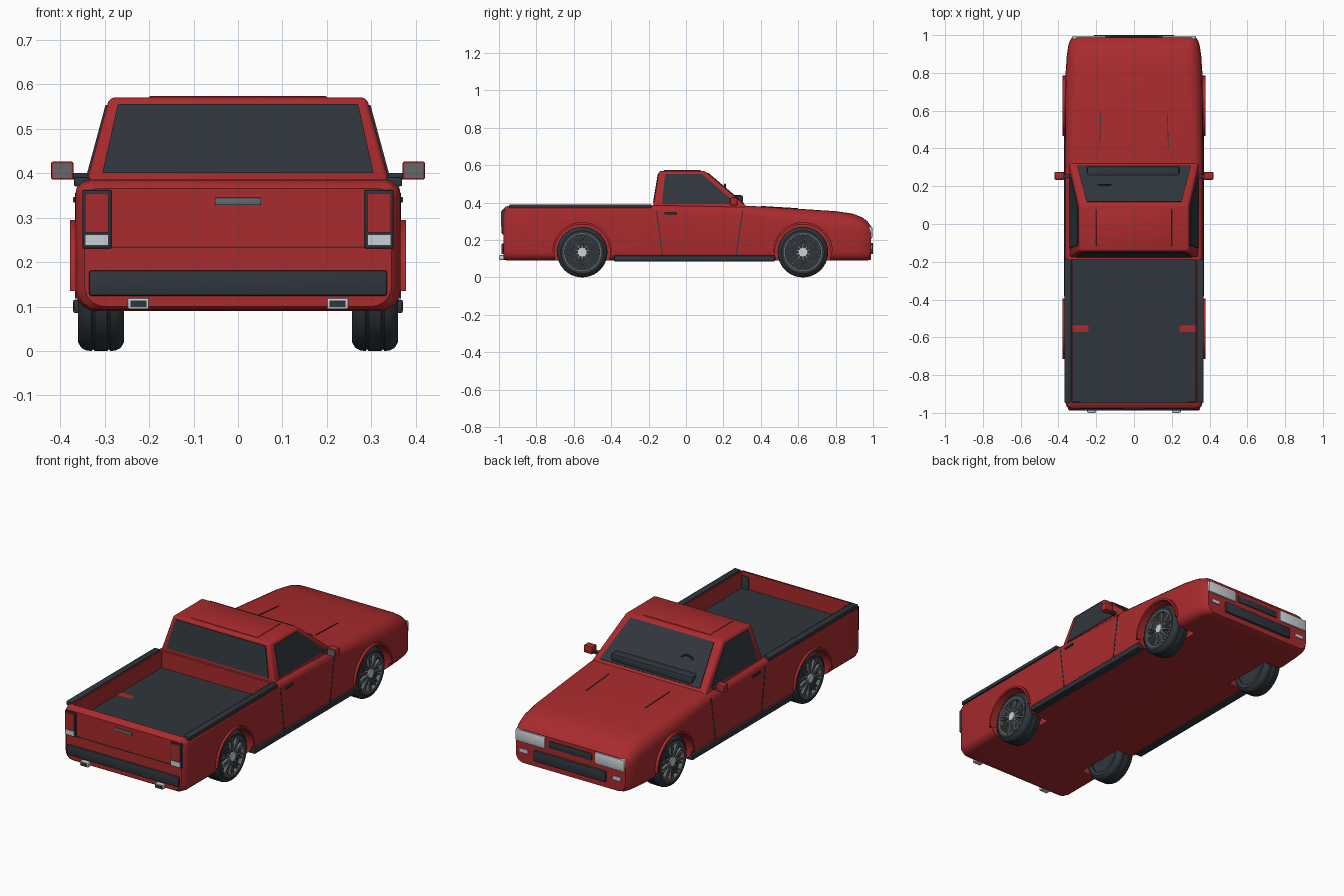
import bpy, bmesh, math
from mathutils import Vector, Matrix

cube = bpy.data.objects.get("Cube")
if cube:
    bpy.data.objects.remove(cube, do_unlink=True)


def material(name, rgb):
    m = bpy.data.materials.new(name)
    m.use_nodes = True
    m.diffuse_color = (*rgb, 1)
    m.node_tree.nodes["Principled BSDF"].inputs["Base Color"].default_value = (*rgb, 1)
    return m


RED = material("red paint", (0.40, 0.024, 0.027))
DARK = material("dark trim", (0.028, 0.037, 0.045))
GREY = material("grey metal", (0.13, 0.14, 0.15))
LIGHT = material("pale lens", (0.6, 0.64, 0.68))
SIDES = ((1, "left"), (-1, "right"))


def finish(name, bm, *mats):
    bmesh.ops.recalc_face_normals(bm, faces=bm.faces)
    me = bpy.data.meshes.new(name)
    bm.to_mesh(me)
    bm.free()
    ob = bpy.data.objects.new(name, me)
    bpy.context.collection.objects.link(ob)
    for m in mats:
        me.materials.append(m)
    smooth(ob)
    return ob


def smooth(ob):
    bpy.ops.object.select_all(action='DESELECT')
    ob.select_set(True)
    bpy.context.view_layer.objects.active = ob
    bpy.ops.object.shade_smooth_by_angle(angle=math.radians(32))


def box(name, xs, ys, zs, mat, bevel=0):
    bm = bmesh.new()
    size = [abs(b - a) for a, b in (xs, ys, zs)]
    mid = [(a + b) / 2 for a, b in (xs, ys, zs)]
    bmesh.ops.create_cube(bm, size=1, matrix=Matrix.Translation(mid) @ Matrix.Diagonal((*size, 1)))
    if bevel:
        bmesh.ops.bevel(bm, geom=bm.edges[:], offset=bevel, segments=2, affect='EDGES', profile=0.5)
    return finish(name, bm, mat)


def pair(name, xs, *args, **kw):
    for s, side in SIDES:
        box(f"{name}_{side}", [s * x for x in xs], *args, **kw)


def plate(name, points, push, mat):
    """Flat polygon thickened along the push vector."""
    bm = bmesh.new()
    face = bm.faces.new([bm.verts.new(p) for p in points])
    out = bmesh.ops.extrude_face_region(bm, geom=[face])["geom"]
    bmesh.ops.translate(bm, vec=push, verts=[v for v in out if isinstance(v, bmesh.types.BMVert)])
    return finish(name, bm, mat)


def loft(bm, rings, closed=False):
    """Skin rings of points, capping the ends unless the loft is closed."""
    rows = [[bm.verts.new(p) for p in ring] for ring in rings]
    for a, b in zip(rows, rows[1:] + rows[:1] if closed else rows[1:]):
        for i in range(len(a)):
            j = (i + 1) % len(a)
            bm.faces.new((a[i], a[j], b[j], b[i]))
    if not closed:
        bm.faces.new(rows[0])
        bm.faces.new(rows[-1])


def cylinder(bm, r, x0, x1, y, z, segs=32):
    place = Matrix.Translation(((x0 + x1) / 2, y, z)) @ Matrix.Rotation(math.pi / 2, 4, 'Y')
    bmesh.ops.create_cone(bm, cap_ends=True, segments=segs, radius1=r, radius2=r,
                          depth=abs(x1 - x0), matrix=place)


# Body shell: rounded cross-sections along the length (y, half width, top, shoulder, bottom)
STATIONS = ((-0.977, 0.345, 0.365, 0.03, 0.1), (-0.965, 0.357, 0.378, 0.03, 0.092),
            (-0.94, 0.365, 0.385, 0.03, 0.09), (-0.15, 0.365, 0.385, 0.03, 0.09),
            (0.33, 0.365, 0.383, 0.05, 0.09), (0.6, 0.365, 0.367, 0.07, 0.09),
            (0.8, 0.362, 0.354, 0.08, 0.09), (0.89, 0.356, 0.341, 0.08, 0.09),
            (0.94, 0.349, 0.322, 0.075, 0.09), (0.97, 0.34, 0.3, 0.06, 0.09),
            (0.988, 0.328, 0.275, 0.045, 0.095))
ARC = [(math.sin(a), math.cos(a)) for a in (i * math.pi / 10 for i in range(6))]


def section(y, w, top, r, bottom):
    low = 0.045
    half = [(w - r + r * s, top - r + r * c) for s, c in ARC]
    half += [(w - low + low * c, bottom + low - low * s) for s, c in ARC]
    return [(x, y, z) for x, z in half] + [(-x, y, z) for x, z in reversed(half)]


bm = bmesh.new()
loft(bm, [section(*s) for s in STATIONS])
body = finish("body", bm, RED)

# Cut the load bed and wheel wells
AXLES = ((-0.555, "rear"), (0.625, "front"))
AXLE_Z = 0.135
FLOOR = 0.293
cutters = [box("bed_cutter", (-0.325, 0.325), (-0.945, -0.188), (FLOOR, 0.5), RED)]
for y, end in AXLES:
    for s, side in SIDES:
        bm = bmesh.new()
        cylinder(bm, 0.15, s * 0.235, s * 0.42, y, AXLE_Z, 48)
        cutters.append(finish(f"well_cutter_{end}_{side}", bm, RED))
for c in cutters:
    c.hide_render = True
    bpy.context.view_layer.objects.active = body
    mod = body.modifiers.new("cut", 'BOOLEAN')
    mod.operation = 'DIFFERENCE'
    mod.object = c
    bpy.ops.object.modifier_apply(modifier=mod.name)
    bpy.data.objects.remove(c, do_unlink=True)
smooth(body)
box("bed_floor", (-0.325, 0.325), (-0.945, -0.188), (FLOOR - 0.003, FLOOR + 0.001), DARK)
pair("bed_rail", (0.332, 0.369), (-0.945, -0.185), (0.37, 0.391), DARK, bevel=0.004)

# Cab with sloping sides
BASE, ROOF = 0.36, 0.57


def side_x(z):
    return 0.342 - (z - 0.375) * 0.27


def front_y(z):
    return 0.33 - (z - 0.375) * 1.18


def rear_y(z):
    return -0.177 + (z - 0.375) * 0.17


bm = bmesh.new()
loft(bm, [[(sx * side_x(z), y(z), z) for sx, y in
           ((-1, rear_y), (1, rear_y), (1, front_y), (-1, front_y))] for z in (BASE, ROOF)])
bmesh.ops.bevel(bm, geom=bm.edges[:], offset=0.012, segments=3, affect='EDGES', profile=0.5)
finish("cab", bm, RED)
box("roof_crown", (-0.2, 0.2), (-0.12, 0.08), (0.565, 0.573), RED, bevel=0.003)


# Glass plates following the cab faces
def end_glass(name, y, low, high, z0, z1, push):
    pts = [(x, y(z), z) for x, z in ((-low, z0), (low, z0), (high, z1), (-high, z1))]
    plate(name, pts, push, DARK)


end_glass("windshield", front_y, 0.3, 0.25, 0.393, 0.557, (0, 0.003, 0.003))
end_glass("rear_window", rear_y, 0.305, 0.27, 0.4, 0.555, (0, -0.004, 0))
OUTLINE = ((-0.128, 0.393), (0.262, 0.393), (0.245, 0.415), (0.085, 0.553), (-0.112, 0.553))
for s, side in SIDES:
    plate(f"side_window_{side}", [(s * side_x(z), y, z) for y, z in OUTLINE], (s * 0.004, 0, 0), DARK)

# Dashboard and steering wheel rim at the windshield
box("dashboard", (-0.25, 0.24), (0.24, 0.305), (0.39, 0.44), DARK, bevel=0.012)
bpy.ops.mesh.primitive_torus_add(major_radius=0.042, minor_radius=0.005, major_segments=28, minor_segments=8,
                                 location=(-0.155, 0.208, 0.455), rotation=(math.pi / 2, 0, 0))
rim = bpy.context.object
rim.name = "steering_wheel"
rim.data.materials.append(DARK)
smooth(rim)

# Door seams, handles, sills and hood creases
for s, side in SIDES:
    for name, top, low in (("rear", -0.16, -0.13), ("front", 0.3, 0.265)):
        plate(f"door_seam_{name}_{side}",
              [(s * 0.362, y, z) for y, z in ((top, 0.355), (top + 0.006, 0.355), (low + 0.006, 0.118), (low, 0.118))],
              (s * 0.0045, 0, 0), DARK)
    plate(f"hood_crease_{side}",
          [(s * x, y, z) for x, y, z in ((0.18, 0.4, 0.376), (0.184, 0.4, 0.376), (0.178, 0.6, 0.364), (0.174, 0.6, 0.364))],
          (0, 0, 0.006), DARK)
pair("door_handle", (0.36, 0.371), (-0.115, -0.052), (0.334, 0.346), DARK, bevel=0.002)
pair("sill", (0.325, 0.371), (-0.385, 0.475), (0.085, 0.116), DARK, bevel=0.006)

# Mirrors
pair("mirror_arm", (0.325, 0.378), (0.243, 0.262), (0.386, 0.4), DARK)
pair("mirror", (0.37, 0.42), (0.236, 0.275), (0.385, 0.426), RED, bevel=0.004)
pair("mirror_glass", (0.374, 0.416), (0.233, 0.238), (0.389, 0.422), GREY)

# Tail: lamps, gate, bumper and exhausts
pair("tail_lamp_frame", (0.284, 0.35), (-0.984, -0.94), (0.23, 0.362), DARK, bevel=0.004)
pair("tail_lamp", (0.291, 0.344), (-0.988, -0.97), (0.266, 0.355), RED)
pair("reverse_lamp", (0.291, 0.344), (-0.988, -0.97), (0.237, 0.262), LIGHT)
box("tailgate_seam", (-0.285, 0.285), (-0.979, -0.97), (0.231, 0.235), DARK)
box("tailgate_handle", (-0.052, 0.052), (-0.983, -0.97), (0.328, 0.345), GREY, bevel=0.002)
box("rear_bumper", (-0.335, 0.335), (-0.987, -0.95), (0.124, 0.181), DARK, bevel=0.005)
pair("exhaust", (0.2, 0.248), (-0.998, -0.94), (0.094, 0.119), LIGHT, bevel=0.003)
pair("exhaust_opening", (0.206, 0.242), (-1.0, -0.99), (0.099, 0.114), DARK)

# Nose: lamps and grilles
pair("headlight", (0.15, 0.326), (0.955, 0.996), (0.208, 0.272), LIGHT, bevel=0.006)
box("upper_grille", (-0.13, 0.13), (0.96, 0.993), (0.218, 0.256), DARK, bevel=0.004)
box("lower_grille", (-0.215, 0.215), (0.96, 1.0), (0.125, 0.185), DARK, bevel=0.005)
pair("indicator", (0.255, 0.305), (0.96, 0.994), (0.152, 0.172), LIGHT)

# Wheels and arch flares
TREAD = ((0.258, 0.095), (0.256, 0.115), (0.264, 0.128), (0.275, 0.134), (0.287, 0.135), (0.29, 0.131),
         (0.294, 0.135), (0.322, 0.135), (0.326, 0.131), (0.329, 0.135), (0.341, 0.134), (0.352, 0.128),
         (0.36, 0.115), (0.358, 0.1), (0.335, 0.096))


def sweep(name, profile, y, s, start, end, steps, mat):
    full = end - start > 6
    bm = bmesh.new()
    rings = []
    for i in range(steps if full else steps + 1):
        a = start + (end - start) * i / steps
        rings.append([(s * x, y + r * math.cos(a), AXLE_Z + r * math.sin(a)) for x, r in profile])
    loft(bm, rings, full)
    finish(name, bm, mat)


for y, end in AXLES:
    for s, side in SIDES:
        tag = f"{end}_{side}"
        sweep(f"arch_flare_{tag}", ((0.24, 0.149), (0.378, 0.149), (0.378, 0.16), (0.24, 0.16)),
              y, s, 0, math.pi, 32, RED)
        sweep(f"tire_{tag}", TREAD, y, s, 0, math.tau, 40, DARK)
        sweep(f"rim_ring_{tag}", ((0.33, 0.094), (0.359, 0.094), (0.359, 0.102), (0.33, 0.102)),
              y, s, 0, math.tau, 40, GREY)
        bm = bmesh.new()
        cylinder(bm, 0.098, s * 0.265, s * 0.338, y, AXLE_Z, 40)
        finish(f"wheel_disc_{tag}", bm, DARK)
        bm = bmesh.new()
        for k in range(20):
            turn = math.tau * (k // 2) / 10 + (0.1 if k % 2 else -0.1)
            place = (Matrix.Translation((s * 0.347, y, AXLE_Z)) @ Matrix.Rotation(turn, 4, 'X')
                     @ Matrix.Translation((0, 0, 0.058)) @ Matrix.Diagonal((0.016, 0.007, 0.076, 1)))
            bmesh.ops.create_cube(bm, size=1, matrix=place)
        finish(f"spokes_{tag}", bm, GREY)
        bm = bmesh.new()
        cylinder(bm, 0.024, s * 0.33, s * 0.361, y, AXLE_Z, 20)
        finish(f"hub_{tag}", bm, LIGHT)
